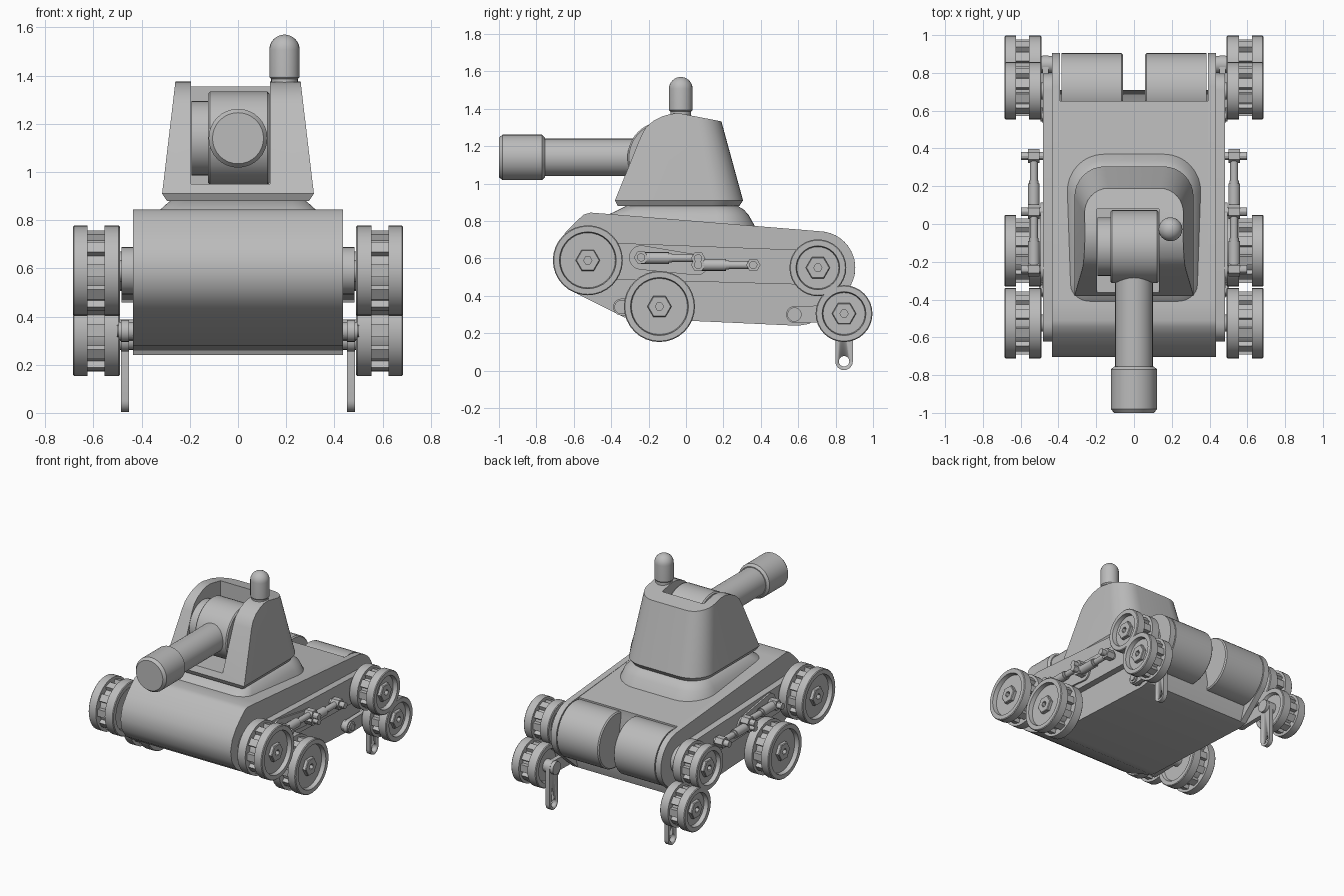
import bpy, bmesh
from math import sin, cos, pi, radians, atan2, acos, hypot

if "Cube" in bpy.data.objects:
    bpy.data.objects.remove(bpy.data.objects["Cube"])

grey = bpy.data.materials.new("plain_grey")
grey.use_nodes = True
COLOUR = (0.5, 0.5, 0.5, 1)
grey.diffuse_color = COLOUR
grey.node_tree.nodes["Principled BSDF"].inputs["Base Color"].default_value = COLOUR


def loft(name, rings, closed=False, caps=True, smooth=30):
    """Join equal rings of points into a mesh object."""
    bm = bmesh.new()
    loops = [[bm.verts.new(p) for p in ring] for ring in rings]
    pairs = list(zip(loops, loops[1:]))
    if closed:
        pairs.append((loops[-1], loops[0]))
    for a, b in pairs:
        for i in range(len(a)):
            j = (i + 1) % len(a)
            bm.faces.new((a[i], a[j], b[j], b[i]))
    if caps and not closed:
        bm.faces.new(loops[0])
        bm.faces.new(loops[-1])
    bmesh.ops.recalc_face_normals(bm, faces=bm.faces)
    mesh = bpy.data.meshes.new(name)
    bm.to_mesh(mesh)
    bm.free()
    ob = bpy.data.objects.new(name, mesh)
    bpy.context.collection.objects.link(ob)
    mesh.materials.append(grey)
    bpy.ops.object.select_all(action='DESELECT')
    ob.select_set(True)
    bpy.context.view_layer.objects.active = ob
    bpy.ops.object.shade_smooth_by_angle(angle=radians(smooth))
    return ob


def prism(name, profile, x0, x1):
    """Extrude a (y, z) outline along x."""
    return loft(name, [[(x, y, z) for y, z in profile] for x in (x0, x1)])


def lathe(name, profile, centre, axis='X', seg=32, closed=False):
    """Turn (radius, offset) points about an axis through the centre."""
    cx, cy, cz = centre
    rings = []
    for r, d in profile:
        ring = []
        for i in range(seg):
            a = 2 * pi * i / seg
            u, v = r * cos(a), r * sin(a)
            p = {'X': (d, u, v), 'Y': (u, d, v), 'Z': (u, v, d)}[axis]
            ring.append((cx + p[0], cy + p[1], cz + p[2]))
        rings.append(ring)
    return loft(name, rings, closed)


def rod(name, r, a, b, centre, axis='X', seg=20):
    return lathe(name, [(r, a), (r, b)], centre, axis, seg)


def arc(cy, cz, r, a0, a1, n=12):
    return [(cy + r * cos(a0 + (a1 - a0) * i / n), cz + r * sin(a0 + (a1 - a0) * i / n))
            for i in range(n + 1)]


def link(name, p, q, rp, rq, x0, x1):
    """Flat bar with rounded ends, wrapped round two circles."""
    dy, dz = q[0] - p[0], q[1] - p[1]
    base, spread = atan2(dz, dy), acos((rp - rq) / hypot(dy, dz))
    outline = arc(*p, rp, base + spread, base + 2 * pi - spread)
    outline += arc(*q, rq, base - spread, base + spread)
    return prism(name, outline, x0, x1)


def boolean(ob, cutter, operation):
    mod = ob.modifiers.new(operation.lower(), 'BOOLEAN')
    mod.object, mod.operation, mod.solver = cutter, operation, 'EXACT'
    bpy.context.view_layer.objects.active = ob
    bpy.ops.object.modifier_apply(modifier=mod.name)
    bpy.data.objects.remove(cutter)


def plan(z, hx, front, rear, r_front, r_rear):
    """Plan outline with rounded corners at height z."""
    corners = [(hx, rear, r_rear, 0), (-hx, rear, r_rear, 1),
               (-hx, front, r_front, 2), (hx, front, r_front, 3)]
    pts = []
    for x, y, r, k in corners:
        cx = x - r if x > 0 else x + r
        cy = y - r if y > 0 else y + r
        pts += [(px, py, z) for px, py in arc(cx, cy, r, k * pi / 2, (k + 1) * pi / 2, 8)]
    return pts


# Hull: core between two side plates that reach round the rear drums
belly = [(-0.51, 0.845), (-0.545, 0.835), (-0.585, 0.8), (-0.64, 0.745), (-0.685, 0.68),
         (-0.705, 0.6), (-0.69, 0.52), (-0.645, 0.455), (-0.58, 0.41), (-0.33, 0.285),
         (-0.28, 0.28), (0.6, 0.24), (0.66, 0.25)]
core = [(-0.42, 0.838)] + belly + [(0.71, 0.4), (0.65, 0.7), (0.65, 0.747)]
prism("hull_core", core, -0.392, 0.392)
rear_round = arc(0.71, 0.55, 0.195, radians(-40), radians(85), 14)
for s, side in ((1, "left"), (-1, "right")):
    prism("hull_side_" + side, [(-0.42, 0.838)] + belly + rear_round, s * 0.392, s * 0.435)
    lathe("rear_drum_" + side, [(0.187, 0.058), (0.195, 0.066), (0.195, 0.385)],
          (0, 0.71, 0.55), seg=40).scale.x = s

# Fairing under the turret
loft("turret_fairing", [plan(0.77, 0.36, -0.46, 0.37, 0.12, 0.2),
                        plan(0.832, 0.335, -0.42, 0.335, 0.1, 0.17),
                        plan(0.86, 0.305, -0.36, 0.31, 0.08, 0.15),
                        plan(0.885, 0.275, -0.31, 0.27, 0.06, 0.13)], smooth=40)

# Turret: tapered shell trimmed to its side outline, with the gun bay cut out
turret = loft("turret", [plan(0.88, 0.295, -0.42, 0.285, 0.002, 0.15),
                         plan(0.91, 0.315, -0.42, 0.305, 0.002, 0.16),
                         plan(1.45, 0.251, -0.42, 0.157, 0.002, 0.12)])
outline = [(-0.36, 0.87), (-0.38, 0.91), (-0.24, 1.255), (-0.215, 1.3), (-0.175, 1.335),
           (-0.125, 1.36), (-0.08, 1.373), (-0.03, 1.375), (0.4, 1.292), (0.4, 0.87)]
boolean(turret, prism("outline_cutter", outline, -0.5, 0.5), 'INTERSECT')
bay = [(-0.6, 0.95), (0.08, 0.95), (0.08, 1.6), (-0.6, 1.6)]
boolean(turret, prism("bay_cutter", bay, -0.195, 0.133), 'DIFFERENCE')
bpy.ops.object.select_all(action='DESELECT')
turret.select_set(True)
bpy.ops.object.shade_smooth_by_angle(angle=radians(25))

# Gun
GUN = (0, -0.12, 1.14)
lathe("gun_mantlet", [(0.185, -0.125), (0.193, -0.117), (0.193, 0.122), (0.185, 0.13)], GUN, seg=40)
rod("mantlet_hub", 0.155, -0.193, -0.12, GUN, seg=32)
rod("barrel", 0.1, -0.78, -0.12, (0, 0, 1.14), 'Y', 32)
lathe("muzzle", [(0.106, -1), (0.122, -0.98), (0.122, -0.77), (0.106, -0.755)],
      (0, 0, 1.14), 'Y')

# Domed beacon on the turret roof
dome = [(0.063 * cos(a * pi / 16), 1.507 + 0.063 * sin(a * pi / 16)) for a in range(8)]
lathe("beacon", [(0.055, 1.34), (0.055, 1.385), (0.063, 1.393)] + dome + [(0.002, 1.57)],
      (0.193, -0.028, 0), 'Z', 24)


def wheel(name, s, y, z, R):
    """Twin disc wheel with a ribbed groove, dished face and hex nut."""
    g = R - 0.045
    tyre = [(0.04, 0.51), (R - 0.045, 0.51), (R - 0.035, 0.49), (R - 0.005, 0.49), (R, 0.495),
            (R, 0.555), (g, 0.555), (g, 0.625), (R, 0.625), (R, 0.68), (R - 0.005, 0.685),
            (R - 0.035, 0.685), (R - 0.04, 0.655), (0.04, 0.655)]
    parts = [lathe(name, tyre, (0, y, z)),
             rod(name + "_axle", 0.045, 0.43, 0.655, (0, y, z)),
             lathe(name + "_nut", [(0.022, 0.64), (0.022, 0.68), (0.06, 0.68), (0.065, 0.675),
                                   (0.065, 0.64)], (0, y, z), seg=6, closed=True)]
    for k in range(10):
        a = k * pi / 5
        c, w = (cos(a), sin(a)), 0.025
        rib = [(y + r * c[0] - t * c[1], z + r * c[1] + t * c[0])
               for r, t in ((g - 0.01, -w), (R - 0.02, -w), (R - 0.02, w), (g - 0.01, w))]
        parts.append(prism(name + "_rib", rib, 0.55, 0.63))
    for p in parts:
        p.scale.x = s


UP_FRONT, UP_REAR = (-0.525, 0.59), (0.705, 0.55)
LOW_FRONT, LOW_REAR = (-0.142, 0.343), (0.845, 0.305)
for s, side in ((1, "left"), (-1, "right")):
    wheel("front_upper_wheel_" + side, s, *UP_FRONT, 0.187)
    wheel("rear_upper_wheel_" + side, s, *UP_REAR, 0.152)
    wheel("front_lower_wheel_" + side, s, *LOW_FRONT, 0.19)
    wheel("rear_lower_wheel_" + side, s, *LOW_REAR, 0.152)

    # Side beam joining the upper wheels
    link("side_beam_" + side, UP_FRONT, UP_REAR, 0.098, 0.092, s * 0.43, s * 0.483)
    link("ram_bracket_" + side, (-0.24, 0.605), (0.06, 0.565), 0.065, 0.055, s * 0.48, s * 0.495)

    # Swing arms and the hanging rear lug
    link("front_arm_" + side, (-0.345, 0.34), LOW_FRONT, 0.045, 0.045, s * 0.453, s * 0.485)
    link("rear_arm_" + side, (0.58, 0.3), LOW_REAR, 0.045, 0.045, s * 0.453, s * 0.485)
    lug = link("rear_lug_" + side, LOW_REAR, (0.845, 0.05), 0.047, 0.047, s * 0.453, s * 0.485)
    boolean(lug, rod("lug_hole", 0.028, 0.4, 0.55, (0, 0.845, 0.05)) if s > 0
            else rod("lug_hole", 0.028, -0.55, -0.4, (0, 0.845, 0.05)), 'DIFFERENCE')
    for y, z in ((-0.345, 0.34), (0.58, 0.3)):
        rod("arm_pivot_" + side, 0.038, s * 0.42, s * 0.495, (0, y, z))
        rod("arm_pin_" + side, 0.024, s * 0.42, s * 0.503, (0, y, z))

    # Pair of hydraulic rams
    for y0, y1, z in ((-0.24, 0.065, 0.602), (0.065, 0.36, 0.565)):
        at = (s * 0.53, 0, z)
        rod("ram_cylinder_" + side, 0.031, y0, y0 + 0.15, at, 'Y', 16)
        rod("ram_collar_" + side, 0.025, y0 + 0.15, y0 + 0.165, at, 'Y', 16)
        rod("ram_rod_" + side, 0.021, y0 + 0.15, y1, at, 'Y', 16)
    for y, z in ((-0.24, 0.605), (0.065, 0.6), (0.065, 0.565), (0.36, 0.565)):
        rod("ram_eye_" + side, 0.038, s * 0.5, s * 0.56, (0, y, z), seg=6)
        rod("ram_pin_" + side, 0.022, s * 0.45, s * 0.598, (0, y, z), seg=12)
